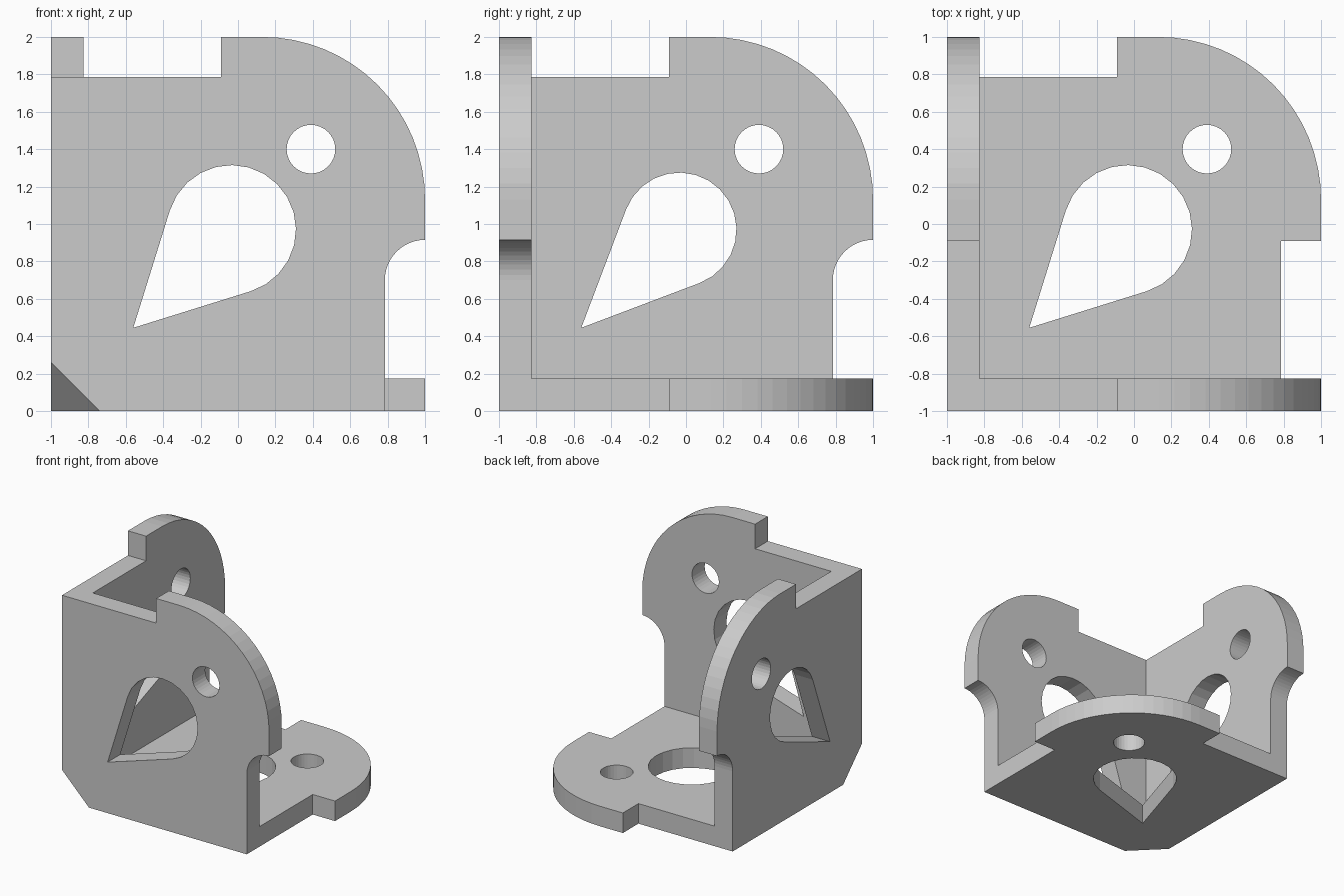
import bpy, bmesh
from math import atan2, acos, cos, sin, pi, hypot
from mathutils import Vector

cube = bpy.data.objects.get("Cube")
if cube:
    bpy.data.objects.remove(cube)

T = 0.175       # wall thickness
STEP = 0.785    # shoulder where the rounded lobe begins
LOBE = -0.09    # start of the lobe beyond the shoulder

grey = bpy.data.materials.new("plain grey")
grey.use_nodes = True
colour = (0.6, 0.6, 0.6, 1)
grey.diffuse_color = colour
grey.node_tree.nodes["Principled BSDF"].inputs["Base Color"].default_value = colour

# Each wall maps a flat drawing (u, v) and a depth d into space
MAPS = {
    "front": lambda u, v, d: (u, d - 1, v + 1),
    "side": lambda u, v, d: (d - 1, u, v + 1),
    "floor": lambda u, v, d: (u, v, d),
}


def arc(cx, cy, r, a0, a1, n):
    return [(cx + r * cos(a0 + (a1 - a0) * i / n),
             cy + r * sin(a0 + (a1 - a0) * i / n)) for i in range(n + 1)]


def prism(name, outline, place, d0, d1):
    bm = bmesh.new()
    face = bm.faces.new([bm.verts.new(place(u, v, d0)) for u, v in outline])
    ext = bmesh.ops.extrude_face_region(bm, geom=[face])["geom"]
    move = Vector(place(0, 0, d1)) - Vector(place(0, 0, d0))
    bmesh.ops.translate(bm, vec=move,
                        verts=[g for g in ext if isinstance(g, bmesh.types.BMVert)])
    bmesh.ops.recalc_face_normals(bm, faces=bm.faces)
    mesh = bpy.data.meshes.new(name)
    bm.to_mesh(mesh)
    bm.free()
    mesh.materials.append(grey)
    ob = bpy.data.objects.new(name, mesh)
    bpy.context.collection.objects.link(ob)
    return ob


def combine(ob, other, operation):
    mod = ob.modifiers.new(operation, "BOOLEAN")
    mod.operation, mod.solver, mod.object = operation, "EXACT", other
    bpy.context.view_layer.objects.active = ob
    bpy.ops.object.modifier_apply(modifier=mod.name)
    bpy.data.objects.remove(other)


def wall_outline(notched):
    # Square corner, stepped shoulders and a quarter-round lobe
    if notched:
        side = arc(1, -0.3, 1 - STEP, pi, pi / 2, 12)
    else:
        side = [(STEP, LOBE), (1, LOBE)]
    return ([(-1, -1), (STEP, -1)] + side + arc(0.13, 0.13, 0.87, 0, pi / 2, 16)
            + [(LOBE, 1), (LOBE, STEP), (-1, STEP)])


def teardrop(r):
    # Point joined by tangents to a round end
    tip, c = (-0.56, -0.555), (-0.035, -0.03)
    to_tip = atan2(tip[1] - c[1], tip[0] - c[0])
    half = acos(r / hypot(tip[0] - c[0], tip[1] - c[1]))
    return [tip] + arc(*c, r, to_tip + half, to_tip + 2 * pi - half, 16)


# Three walls, each with a teardrop window and a bolt hole
walls = []
for name, place in MAPS.items():
    wall = prism(name + "_wall", wall_outline(name != "floor"), place, 0, T)
    walls.append(wall)

bracket = walls[0]
for wall in walls[1:]:
    combine(bracket, wall, "UNION")
bracket.name = "corner_bracket"

for name, place in MAPS.items():
    window = teardrop(0.305 if name == "side" else 0.345)
    bolt = arc(0.39, 0.4, 0.13, 0, 2 * pi, 32)[:-1]
    for shape in (window, bolt):
        combine(bracket, prism("cutter", shape, place, -0.1, T + 0.1), "DIFFERENCE")

# Bevelled outer corner
bm = bmesh.new()
bm.from_mesh(bracket.data)
cut = bmesh.ops.bisect_plane(bm, geom=bm.verts[:] + bm.edges[:] + bm.faces[:],
                             plane_co=(-0.74, -1, 0), plane_no=(-1, -1, -1),
                             clear_outer=True)["geom_cut"]
bmesh.ops.holes_fill(bm, edges=[g for g in cut if isinstance(g, bmesh.types.BMEdge)])
bmesh.ops.recalc_face_normals(bm, faces=bm.faces)
bm.to_mesh(bracket.data)
bm.free()
